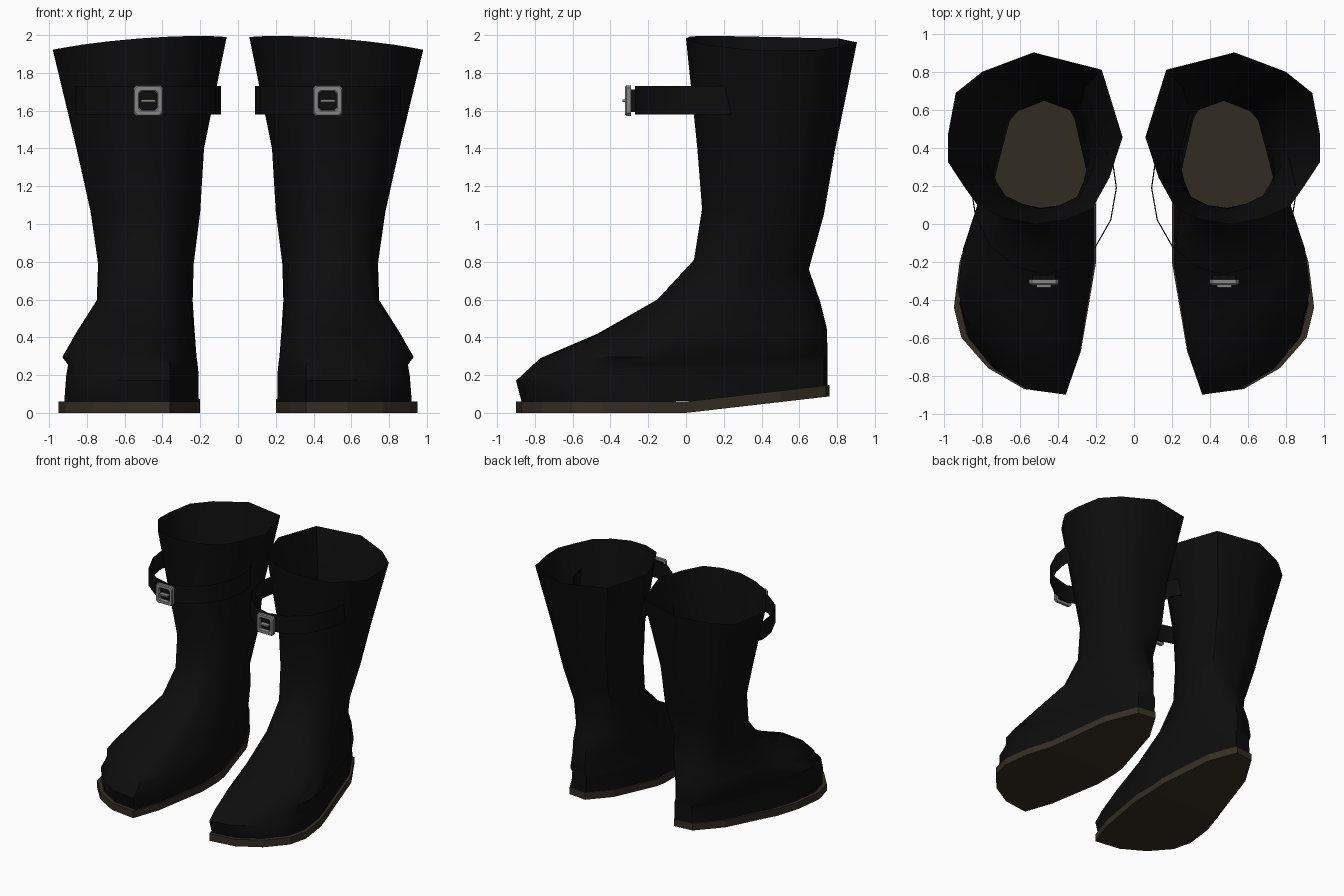
import bpy, bmesh, math
from mathutils import Vector

if "Cube" in bpy.data.objects:
    bpy.data.objects.remove(bpy.data.objects["Cube"])


def material(name, rgb):
    m = bpy.data.materials.new(name)
    m.diffuse_color = (*rgb, 1)
    m.use_nodes = True
    m.node_tree.nodes["Principled BSDF"].inputs["Base Color"].default_value = m.diffuse_color
    return m


BLACK = material("black leather", (0.004, 0.004, 0.004))
BROWN = material("brown sole", (0.035, 0.027, 0.017))
STEEL = material("grey metal", (0.24, 0.24, 0.24))


def finish(bm, name, mat, smooth=None, recalc=True):
    """Make an object of one boot's part and mirror it to the other boot."""
    if recalc:
        bmesh.ops.recalc_face_normals(bm, faces=bm.faces)
    me = bpy.data.meshes.new(name)
    bm.to_mesh(me)
    bm.free()
    me.materials.append(mat)
    ob = bpy.data.objects.new(name, me)
    bpy.context.collection.objects.link(ob)
    ob.modifiers.new("pair", 'MIRROR').use_mirror_merge = False
    if smooth:
        bpy.ops.object.select_all(action='DESELECT')
        ob.select_set(True)
        bpy.context.view_layer.objects.active = ob
        bpy.ops.object.shade_smooth_by_angle(angle=math.radians(smooth))
    return ob


def loft(bm, rings, closed=False):
    """Bridge rings of points; closed joins the last ring to the first."""
    vs = [[bm.verts.new(p) for p in r] for r in rings]
    n = len(vs[0])
    for k in range(len(vs) if closed else len(vs) - 1):
        a, b = vs[k], vs[(k + 1) % len(vs)]
        for i in range(n):
            j = (i + 1) % n
            bm.faces.new((a[i], a[j], b[j], b[i]))
    return vs


# Matching outlines of the foot and of the leg opening, from the toe tip round
FOOT = [(.36, -.90), (.58, -.87), (.77, -.76), (.91, -.60), (.95, -.44), (.92, -.20), (.84, .05),
        (.72, .50), (.58, .74), (.42, .76), (.30, .55), (.20, .10), (.20, -.20), (.28, -.67)]
LEG = [(.36, .03), (.52, .01), (.68, .04), (.82, .10), (.90, .21), (.98, .33), (.98, .48),
       (.94, .69), (.80, .80), (.53, .90), (.17, .81), (.06, .46), (.13, .25), (.22, .09)]


def unit(pts):
    xs, ys = zip(*pts)
    return [((x - min(xs)) / (max(xs) - min(xs)), (y - min(ys)) / (max(ys) - min(ys))) for x, y in pts]


def sole_rise(y):
    return 0.115 * max(0, y)


# Boot upper: foot share, x min, x max, y front, y back, z front, z back
RINGS = [(1, .21, .92, -.87, .75, .06, .15),
         (1, .21, .91, -.90, .75, .17, .25),
         (1, .215, .90, -.82, .75, .245, .28),
         (1, .22, .93, -.77, .75, .29, .31),
         (.9, .23, .86, -.47, .745, .42, .45),
         (.6, .24, .76, -.16, .71, .60, .59),
         (.2, .235, .745, .04, .65, .81, .76),
         (0, .20, .78, .085, .73, 1.08, 1.05),
         (0, .18, .855, .06, .79, 1.40, 1.40),
         (0, .06, .98, .00, .905, 2.0, 1.98)]
rings = []
for k, (w, x0, x1, y0, y1, z0, z1) in enumerate(RINGS):
    ring = []
    for f, l in zip(unit(FOOT), unit(LEG)):
        u, v = (w * a + (1 - w) * b for a, b in zip(f, l))
        x, y, z = x0 + u * (x1 - x0), y0 + v * (y1 - y0), z0 + v * (z1 - z0)
        if k == 0:
            z = 0.058 + sole_rise(y)          # sits on the sole
        if k == len(RINGS) - 1:
            z -= 0.07 * u * u                 # rim dips to the outside
        ring.append((x, y, z))
    rings.append(ring)
bm = bmesh.new()
loft(bm, rings)
finish(bm, "boot_upper", BLACK, 50, recalc=False)

# Sole: a slab bent upwards towards the heel
bm = bmesh.new()
low, high = loft(bm, [[(x, y, z) for x, y in FOOT] for z in (0.0, 0.06)])
bm.faces.new(low)
bm.faces.new(high)
bmesh.ops.bisect_plane(bm, geom=bm.verts[:] + bm.edges[:] + bm.faces[:],
                       plane_co=(0, 0, 0), plane_no=(0, 1, 0))
for v in bm.verts:
    v.co.z += sole_rise(v.co.y)
finish(bm, "sole", BROWN)

# Strap: a thin band bowed round the front of the leg
PATH = [(.17, .42), (.11, .33), (.09, .19), (.12, .02), (.20, -.12), (.33, -.23), (.47, -.27),
        (.62, -.23), (.76, -.12), (.84, .05), (.86, .18), (.82, .35)]
bm = bmesh.new()
sections = []
for i, p in enumerate(PATH):
    d = Vector(PATH[min(i + 1, len(PATH) - 1)]) - Vector(PATH[max(i - 1, 0)])
    n = Vector((-d.y, d.x)).normalized() * 0.006
    a, b = Vector(p), Vector(p) + n
    sections.append([(a.x, a.y, 1.58), (b.x, b.y, 1.58), (b.x, b.y, 1.73), (a.x, a.y, 1.73)])
ends = loft(bm, sections)
bm.faces.new(ends[0])
bm.faces.new(ends[-1])
finish(bm, "strap", BLACK, 40)

# Buckle: square frame with clipped corners
CX, CZ = 0.475, 1.653


def clipped(half, cut, y):
    c = half - cut
    pts = [(half, -c), (half, c), (c, half), (-c, half), (-half, c), (-half, -c), (-c, -half), (c, -half)]
    return [(CX + x, y, CZ + z * 1.04) for x, z in pts]


bm = bmesh.new()
loft(bm, [clipped(.078, .014, -.292), clipped(.078, .014, -.314), clipped(.072, .014, -.322),
          clipped(.052, .012, -.322), clipped(.047, .012, -.314), clipped(.047, .012, -.292)], closed=True)
finish(bm, "buckle_frame", STEEL)

# Dark backing behind the frame, and the prong across it
for name, size, y, mat in (("buckle_backing", (.12, .03, .12), -.283, BLACK),
                           ("buckle_prong", (.076, .04, .012), -.315, STEEL)):
    bm = bmesh.new()
    bmesh.ops.create_cube(bm, size=1)
    for v in bm.verts:
        v.co = Vector((v.co.x * size[0] + CX, v.co.y * size[1] + y, v.co.z * size[2] + CZ))
    finish(bm, name, mat)
